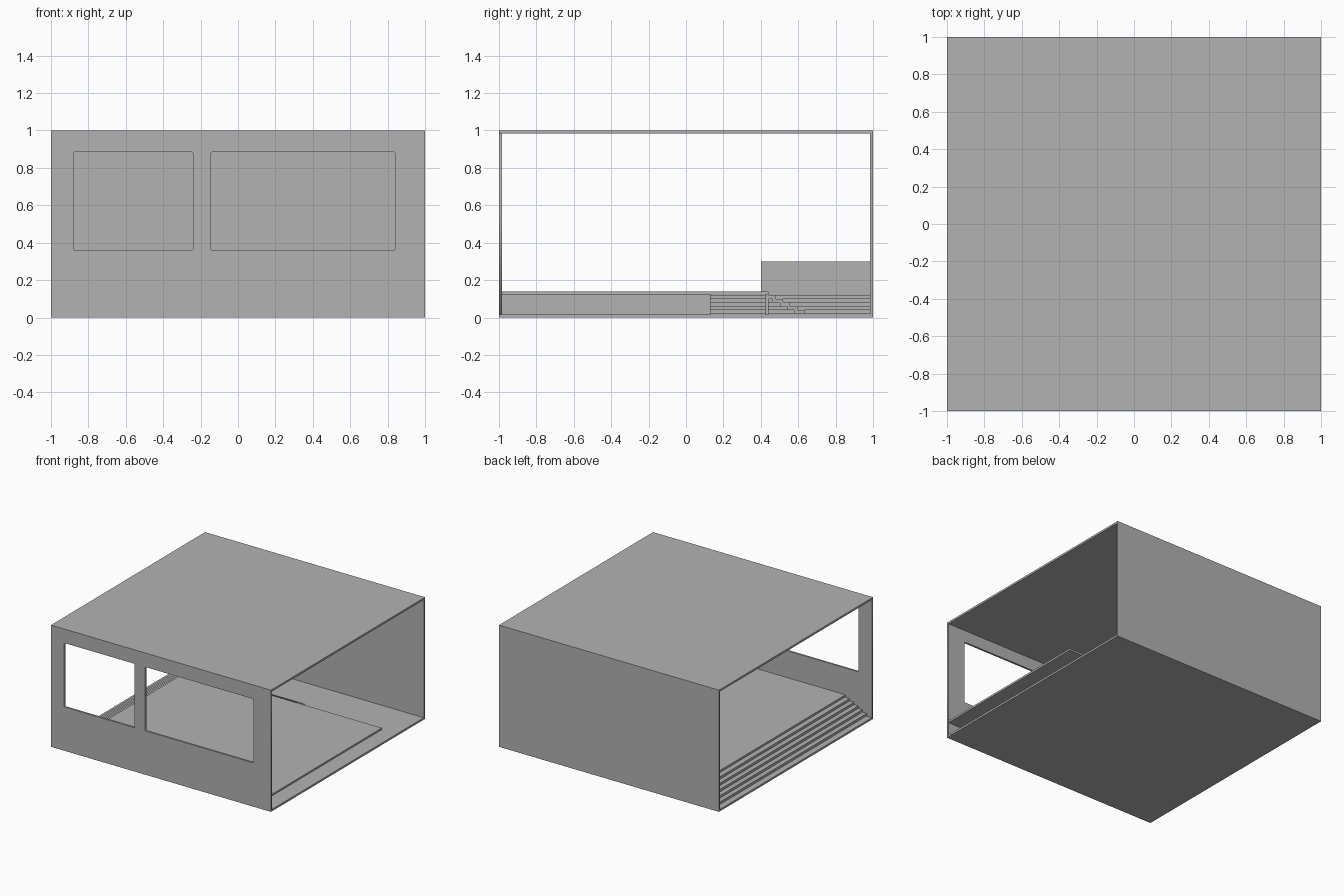
import bpy, math

cube = bpy.data.objects.get("Cube")
if cube:
    bpy.data.objects.remove(cube, do_unlink=True)

# One plain grey for the whole building
grey = bpy.data.materials.new("plain_grey")
grey.use_nodes = True
colour = (0.448, 0.448, 0.448, 1)
grey.diffuse_color = colour
grey.node_tree.nodes["Principled BSDF"].inputs["Base Color"].default_value = colour

T = 0.016          # shell thickness
IN = 1 - T         # inner face of the walls
DECK = 0.14        # top of the raised floor
EDGE = 0.44        # back edge of the narrow deck
SPLIT = -0.45      # where the deck becomes full depth
RUN, RISE, COUNT = 0.039, 0.02, 5
STAIR_X = -0.76    # top of the side stairs


def box(name, x, y, z):
    """Box between the given (low, high) pairs."""
    bpy.ops.mesh.primitive_cube_add(size=1, location=[sum(p) / 2 for p in (x, y, z)])
    ob = bpy.context.object
    ob.name = name
    ob.scale = [p[1] - p[0] for p in (x, y, z)]
    bpy.ops.object.transform_apply(location=False, rotation=False, scale=True)
    ob.data.materials.append(grey)
    return ob


def rounded(x, z, r, steps=4):
    """Rectangle outline with rounded corners."""
    if r == 0:
        return [(x[0], z[0]), (x[1], z[0]), (x[1], z[1]), (x[0], z[1])]
    centres = [(x[1] - r, z[1] - r), (x[0] + r, z[1] - r),
               (x[0] + r, z[0] + r), (x[1] - r, z[0] + r)]
    return [(cx + r * math.cos(a), cz + r * math.sin(a))
            for q, (cx, cz) in enumerate(centres)
            for a in [math.pi / 2 * (q + s / steps) for s in range(steps + 1)]]


# Shell, open at both ends
box("floor", (-1, 1), (-1, 1), (0, T))
box("roof", (-1, 1), (-1, 1), (1 - T, 1))
box("back_wall", (-1, 1), (IN, 1), (T, 1 - T))

# Front wall with two rounded window openings
curve = bpy.data.curves.new("front_wall", "CURVE")
curve.dimensions = "2D"
curve.fill_mode = "BOTH"
curve.extrude = T / 2
for outline in (rounded((-1, 1), (T, 1 - T), 0),
                rounded((-0.88, -0.24), (0.36, 0.885), 0.01),
                rounded((-0.145, 0.84), (0.36, 0.885), 0.01)):
    spline = curve.splines.new("POLY")
    spline.points.add(len(outline) - 1)
    for point, (x, z) in zip(spline.points, outline):
        point.co = (x, z, 0, 1)
    spline.use_cyclic_u = True
front = bpy.data.objects.new("front_wall", curve)
bpy.context.collection.objects.link(front)
front.location.y = -1 + T / 2
front.rotation_euler.x = math.pi / 2
curve.materials.append(grey)
bpy.ops.object.select_all(action="DESELECT")
front.select_set(True)
bpy.context.view_layer.objects.active = front
bpy.ops.object.convert(target="MESH")

# Raised L-shaped deck
box("deck_full_depth", (STAIR_X, SPLIT), (-IN, IN), (DECK - T, DECK))
box("deck_narrow", (SPLIT, 1), (-IN, EDGE), (DECK - T, DECK))

# Supports below the deck and a low guard wall on its edge
box("deck_support", (SPLIT, SPLIT + T), (-IN, 0.13), (T, DECK - T))
box("stair_backing", (SPLIT, 0.16), (EDGE - T, EDGE), (T, DECK - T))
box("guard_wall", (SPLIT - T, SPLIT), (0.4, IN), (DECK, 0.3))

# Hollow stairs: along the whole open side, and from the deck to the back floor
for i in range(COUNT):
    top = DECK - RISE * (i + 1)
    near, far = i * RUN - T, (i + 1) * RUN
    z = (top - RISE, top)
    box(f"side_step_{i + 1}", (STAIR_X - far, STAIR_X - near), (-IN, IN), z)
    box(f"back_step_{i + 1}", (SPLIT, 0.16), (EDGE + near, EDGE + far), z)
